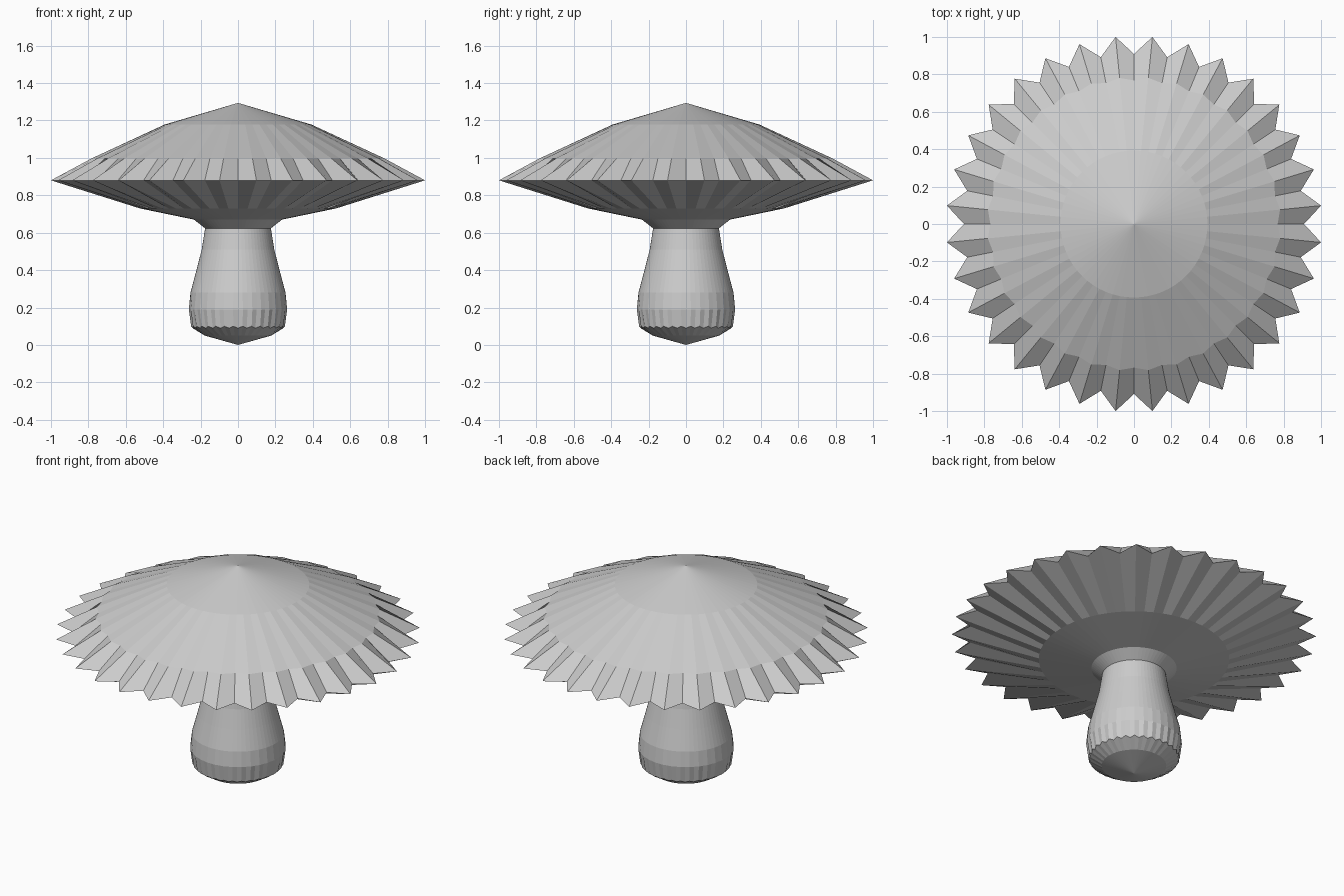
import bpy, bmesh, math

if "Cube" in bpy.data.objects:
    bpy.data.objects.remove(bpy.data.objects["Cube"])

SIDES = 64  # alternating ridge / groove columns, 32 pleats

grey = bpy.data.materials.new("plain grey")
grey.diffuse_color = (0.6, 0.6, 0.6, 1)
grey.use_nodes = True
grey.node_tree.nodes["Principled BSDF"].inputs["Base Color"].default_value = grey.diffuse_color


def pleated_lathe(name, rings):
    """Lathe of rings (ridge radius, groove radius, ridge z, groove z); radius 0 is a pole."""
    bm = bmesh.new()
    loops = []
    for r_out, r_in, z_out, z_in in rings:
        if r_out == 0:
            loops.append([bm.verts.new((0, 0, z_out))] * SIDES)
            continue
        loop = []
        for i in range(SIDES):
            a = 2 * math.pi * i / SIDES
            r, z = (r_out, z_out) if i % 2 else (r_in, z_in)
            loop.append(bm.verts.new((r * math.cos(a), r * math.sin(a), z)))
        loops.append(loop)
    for low, high in zip(loops, loops[1:]):
        for i in range(SIDES):
            j = (i + 1) % SIDES
            corners = [low[i], low[j], high[j], high[i]]
            bm.faces.new(list(dict.fromkeys(corners)))
    bmesh.ops.recalc_face_normals(bm, faces=bm.faces)
    mesh = bpy.data.meshes.new(name)
    bm.to_mesh(mesh)
    bm.free()
    mesh.materials.append(grey)
    obj = bpy.data.objects.new(name, mesh)
    bpy.context.collection.objects.link(obj)
    return obj


def plain(r, z):
    return (r, r, z, z)


# Stem: bulbous base with a lightly scalloped edge, narrowing upwards
pleated_lathe("stem", [
    plain(0, 0.0),
    plain(0.178, 0.05),
    (0.252, 0.243, 0.10, 0.09),
    (0.264, 0.261, 0.19, 0.19),
    plain(0.254, 0.28),
    plain(0.222, 0.40),
    plain(0.194, 0.51),
    plain(0.176, 0.623),
])

# Cap: shallow underside, pleated star rim, domed top with a point
pleated_lathe("cap", [
    plain(0.176, 0.623),
    plain(0.235, 0.67),
    plain(0.525, 0.73),
    (1.005, 0.909, 0.88, 0.88),
    (0.785, 0.768, 0.998, 0.998),
    plain(0.393, 1.178),
    plain(0, 1.294),
])
